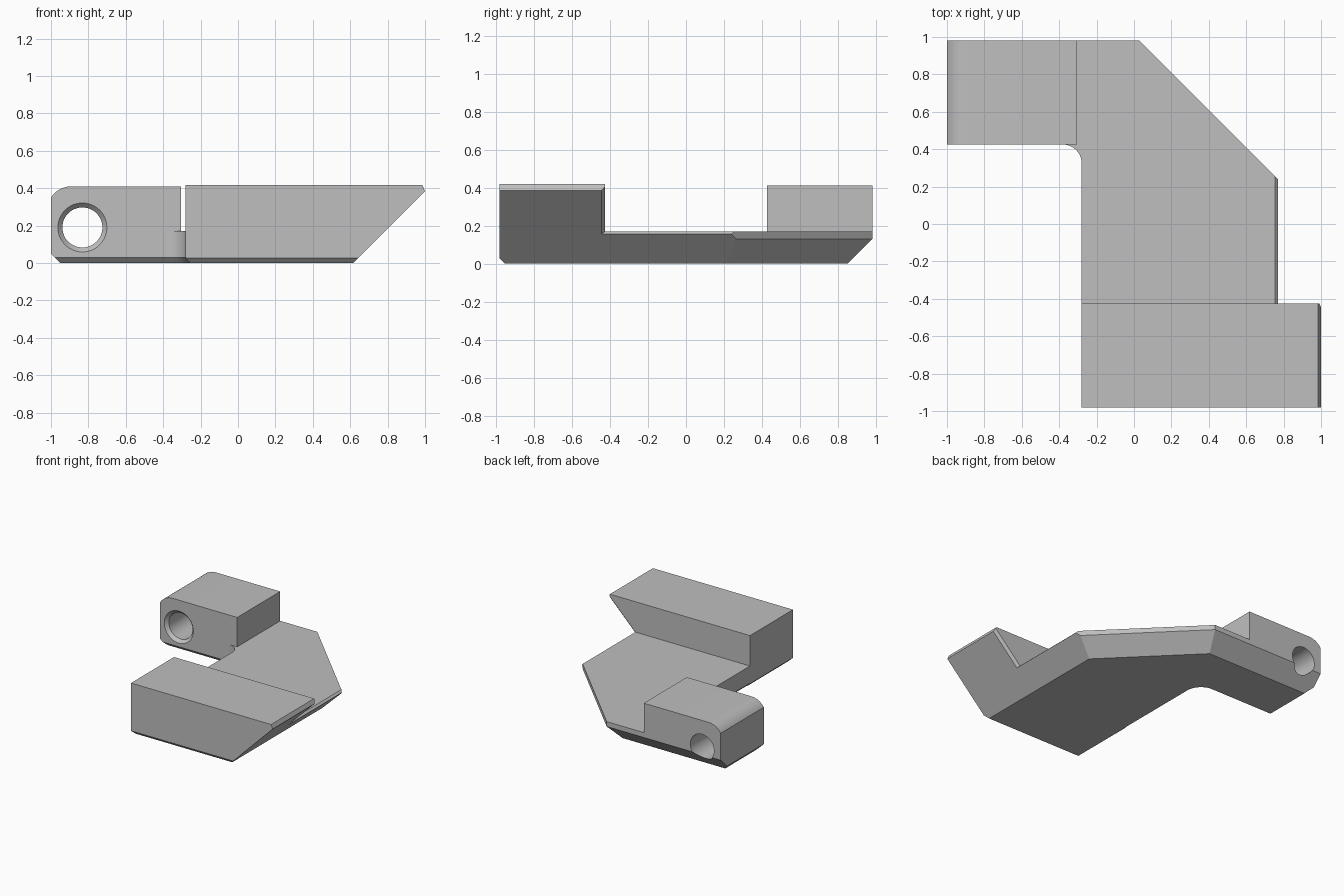
import bpy, bmesh
from math import sin, cos, radians, pi
from mathutils import Vector

old = bpy.data.objects.get("Cube")
if old:
    bpy.data.objects.remove(old)

grey = bpy.data.materials.new("plain_grey")
grey.use_nodes = True
grey.diffuse_color = (0.52, 0.52, 0.52, 1)
grey.node_tree.nodes["Principled BSDF"].inputs["Base Color"].default_value = grey.diffuse_color


def finish(bm, name):
    bmesh.ops.recalc_face_normals(bm, faces=bm.faces)
    mesh = bpy.data.meshes.new(name)
    bm.to_mesh(mesh)
    bm.free()
    mesh.materials.append(grey)
    obj = bpy.data.objects.new(name, mesh)
    bpy.context.collection.objects.link(obj)
    return obj


def loft(bm, rings):
    """Join matching rings of points and cap both ends."""
    rows = [[bm.verts.new(p) for p in ring] for ring in rings]
    for a, b in zip(rows, rows[1:]):
        for i in range(len(a)):
            j = (i + 1) % len(a)
            bm.faces.new((a[i], a[j], b[j], b[i]))
    bm.faces.new(rows[0][::-1])
    bm.faces.new(rows[-1])


def extrude_y(profile, y0, y1):
    bm = bmesh.new()
    loft(bm, [[(x, y, z) for x, z in profile] for y in (y0, y1)])
    return bm


def cut(bm, point, normal):
    """Slice off everything on the normal side and close the cut."""
    res = bmesh.ops.bisect_plane(bm, geom=bm.verts[:] + bm.edges[:] + bm.faces[:],
                                 plane_co=point, plane_no=normal, clear_outer=True)
    edges = [e for e in res["geom_cut"] if isinstance(e, bmesh.types.BMEdge)]
    bmesh.ops.holes_fill(bm, edges=edges, sides=0)


def inset_ring(points, insets, z):
    """Move each edge of an outline inwards by its own distance."""
    n = len(points)
    lines = []
    for i in range(n):
        p, q = Vector(points[i]), Vector(points[(i + 1) % n])
        d = (q - p).normalized()
        normal = Vector((-d.y, d.x))
        lines.append((p + normal * insets[i], d))
    ring = []
    for i in range(n):
        (p, d), (q, e) = lines[i - 1], lines[i]
        t = (q - p).cross(e) / d.cross(e)
        ring.append((*(p + d * t), z))
    return ring


# Connecting plate: filleted inner corner, undercut outer edges
FRONT, BACK, LEFT = -0.98, 0.98, -0.28
INNER = 0.425
STEPS = 10
arc = [(-0.38 + 0.1 * sin(pi / 2 * i / STEPS), INNER - 0.1 + 0.1 * cos(pi / 2 * i / STEPS))
       for i in range(STEPS + 1)]
outline = arc + [(LEFT, -0.5), (0.77, -0.5), (0.77, 0.24), (0.03, BACK), (-0.38, BACK)]


def plate_ring(z):
    small = max(0.03 - z, 0)
    wide = max(0.13 - z, 0)
    right = 0.155 - z if z < 0.155 else z - 0.155
    return inset_ring(outline, [small] * (STEPS + 1) + [0, right, wide, wide, 0], z)


bm = bmesh.new()
loft(bm, [plate_ring(z) for z in (0, 0.03, 0.13, 0.155, 0.17)])
plate = finish(bm, "connecting_plate")

# Front bar with sloped end and small edge chamfers
bm = extrude_y([(LEFT, 0.025), (LEFT + 0.025, 0), (0.615, 0), (1, 0.385),
                (0.985, 0.418), (LEFT, 0.418)], FRONT, -INNER)
cut(bm, (0, FRONT, 0.028), (0, -1, -1))
cut(bm, (1, -INNER - 0.02, 0.385), (0.7, 1, -0.7))
bar = finish(bm, "front_bar")

# Bored block with a rounded upper corner
r, sweep = 0.131, radians(57)
corner = [(-0.89 - r * sin(sweep * i / 8), 0.41 - r + r * cos(sweep * i / 8)) for i in range(9)]
bm = extrude_y([(-0.305, 0), (-0.305, 0.41)] + corner + [(-1, 0.05), (-0.95, 0)], INNER, BACK)
cut(bm, (0, INNER, 0.03), (0, -1, -1))
cut(bm, (0, BACK, 0.13), (0, 1, -1))
block = finish(bm, "bored_block")

# Countersunk through hole
bm = bmesh.new()
loft(bm, [[(-0.832 + rad * cos(2 * pi * i / 48), y, 0.19 + rad * sin(2 * pi * i / 48))
           for i in range(48)]
          for y, rad in ((INNER - 0.025, 0.155), (INNER + 0.025, 0.107), (1.1, 0.107))])
cutter = finish(bm, "hole_cutter")
cutter.hide_render = True
mod = block.modifiers.new("hole", "BOOLEAN")
mod.operation, mod.solver, mod.object = "DIFFERENCE", "EXACT", cutter
bpy.context.view_layer.objects.active = block
bpy.ops.object.modifier_apply(modifier=mod.name)
bpy.data.objects.remove(cutter)

# Smooth curved faces, keep chamfers crisp
bpy.ops.object.select_all(action="DESELECT")
for obj in (plate, bar, block):
    obj.select_set(True)
bpy.ops.object.shade_smooth_by_angle(angle=radians(20))
